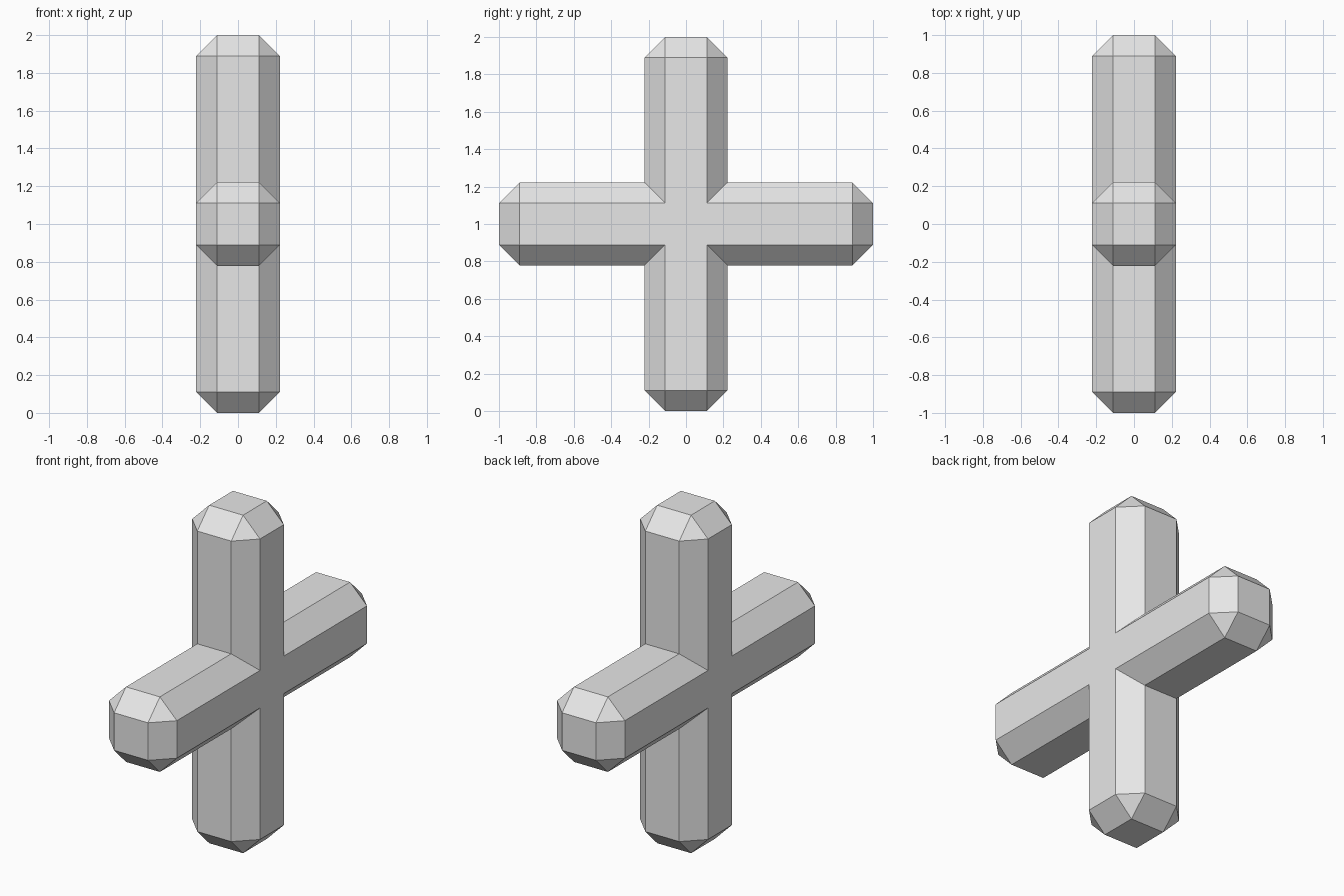
import bpy
import bmesh

HALF_LENGTH = 1.0
HALF_WIDTH = 0.222
CHAMFER = 0.111

default = bpy.data.objects.get("Cube")
if default:
    bpy.data.objects.remove(default, do_unlink=True)

# Single plain grey
grey = bpy.data.materials.new("light_grey")
grey.use_nodes = True
grey.diffuse_color = (0.8, 0.8, 0.8, 1)
grey.node_tree.nodes["Principled BSDF"].inputs["Base Color"].default_value = (0.8, 0.8, 0.8, 1)


def chamfered_bar(name, half_size):
    """Square bar with every edge cut at 45 degrees."""
    bm = bmesh.new()
    bmesh.ops.create_cube(bm, size=2)
    bmesh.ops.scale(bm, vec=half_size, verts=bm.verts)
    bmesh.ops.bevel(bm, geom=bm.edges[:], offset=CHAMFER, offset_type='OFFSET',
                    segments=1, affect='EDGES')
    mesh = bpy.data.meshes.new(name)
    bm.to_mesh(mesh)
    bm.free()
    mesh.materials.append(grey)
    obj = bpy.data.objects.new(name, mesh)
    obj.location.z = HALF_LENGTH
    bpy.context.collection.objects.link(obj)
    return obj


# Upright and crossing bars
cross = chamfered_bar("cross_body", (HALF_WIDTH, HALF_WIDTH, HALF_LENGTH))
crossbar = chamfered_bar("crossbar", (HALF_WIDTH, HALF_LENGTH, HALF_WIDTH))

# Fuse them into one clean shell
union = cross.modifiers.new("fuse_bars", 'BOOLEAN')
union.operation = 'UNION'
union.solver = 'EXACT'
union.object = crossbar
bpy.context.view_layer.objects.active = cross
bpy.ops.object.modifier_apply(modifier=union.name)
bpy.data.objects.remove(crossbar, do_unlink=True)
